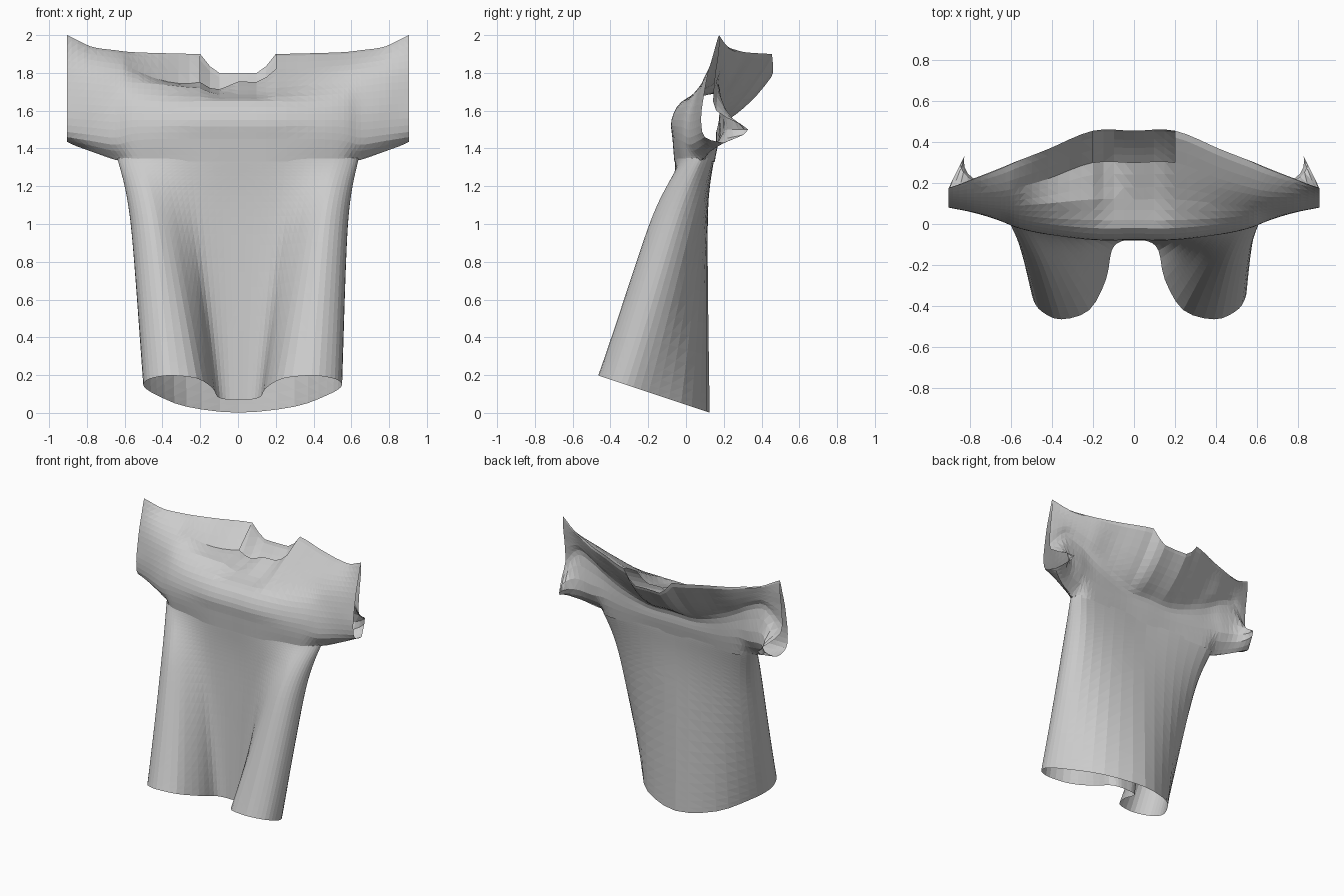
import bpy
import bmesh
import math

cube = bpy.data.objects.get("Cube")
if cube:
    bpy.data.objects.remove(cube, do_unlink=True)

cloth = bpy.data.materials.new("light_grey_cloth")
cloth.use_nodes = True
GREY = (0.6, 0.6, 0.6, 1)
cloth.diffuse_color = GREY
cloth.node_tree.nodes["Principled BSDF"].inputs["Base Color"].default_value = GREY


def spline(pts, t, cyclic=False):
    """Catmull-Rom point on a list of tuples, t in control-point units."""
    n = len(pts)
    i = math.floor(t) if cyclic else min(int(t), n - 2)
    f = t - i
    pick = (lambda k: pts[k % n]) if cyclic else (lambda k: pts[max(0, min(n - 1, k))])
    rows = zip(pick(i - 1), pick(i), pick(i + 1), pick(i + 2))
    return tuple(b + 0.5 * f * (c - a + f * (2 * a - 5 * b + 4 * c - d + f * (3 * (b - c) + d - a)))
                 for a, b, c, d in rows)


def sheet(name, grid, keep=lambda a, b: True):
    """Triangulated cloth sheet from columns of points."""
    bm = bmesh.new()
    cols = [[bm.verts.new(p) for p in col] for col in grid]
    for i in range(len(cols) - 1):
        for j in range(len(cols[0]) - 1):
            if keep(i, j):
                bm.faces.new((cols[i][j], cols[i + 1][j], cols[i + 1][j + 1], cols[i][j + 1]))
    bmesh.ops.remove_doubles(bm, verts=bm.verts, dist=0.0005)
    bmesh.ops.triangulate(bm, faces=bm.faces)
    mesh = bpy.data.meshes.new(name)
    bm.to_mesh(mesh)
    bm.free()
    mesh.materials.append(cloth)
    obj = bpy.data.objects.new(name, mesh)
    bpy.context.collection.objects.link(obj)
    return obj


# Body: half cross-sections (x, y) from front centre to back centre
SECTIONS = [
    [(0, -.08), (.07, -.085), (.12, -.13), (.15, -.27), (.24, -.42), (.39, -.465),
     (.49, -.43), (.54, -.37), (.545, -.28), (.47, -.15), (.3, .03), (0, .125)],
    [(0, -.05), (.12, -.055), (.22, -.07), (.3, -.11), (.38, -.16), (.46, -.19),
     (.535, -.16), (.575, -.1), (.575, -.03), (.5, .05), (.29, .1), (0, .115)],
    [(0, -.06), (.13, -.06), (.25, -.055), (.36, -.045), (.46, -.03), (.54, -.01),
     (.6, .02), (.635, .06), (.63, .1), (.56, .145), (.3, .15), (0, .14)],
]
TOP = 1.35
LEVELS = [(0,), (.98,), (TOP,)]


def body_point(around, up):
    section = []
    for half in SECTIONS:
        ring = half + [(-x, y) for x, y in half[-2:0:-1]]
        section.append(spline(ring, around, True))
    x, y = spline(section, up)
    z = spline(LEVELS, up)[0]
    fade = 1 - z / TOP
    # the hem lies on a tilted plane, and the right side hangs a little narrower
    return (x * (1 - .09 * fade) if x < 0 else x, y, z + fade * (.043 - .333 * y))


AROUND, UP = 66, 28
sheet("shirt_body", [[body_point(22 * i / AROUND, 2 * j / UP) for j in range(UP + 1)]
                     for i in range(AROUND + 1)])

# Yoke and sleeves: profiles (y, z) from lower front over the ridge to lower back
COLLAR = [(-.06, 1.33), (-.07, 1.45), (-.075, 1.55), (-.02, 1.65), (.12, 1.72), (.3, 1.82),
          (.455, 1.9), (.37, 1.75), (.265, 1.62), (.17, 1.52), (.16, 1.43), (.14, 1.33)]
SHOULDER = [
    [(-.035, 1.33), (-.05, 1.45), (-.045, 1.55), (0, 1.65), (.1, 1.74), (.22, 1.83),
     (.365, 1.905), (.3, 1.79), (.235, 1.69), (.18, 1.59), (.17, 1.45), (.15, 1.33)],
    [(0, 1.33), (-.02, 1.44), (-.015, 1.55), (.025, 1.66), (.09, 1.75), (.18, 1.84),
     (.31, 1.91), (.275, 1.82), (.23, 1.74), (.18, 1.66), (.18, 1.48), (.145, 1.33)],
    [(.085, 1.34), (.02, 1.42), (.02, 1.54), (.05, 1.66), (.09, 1.76), (.16, 1.85),
     (.27, 1.92), (.25, 1.85), (.215, 1.78), (.18, 1.71), (.19, 1.48), (.085, 1.34)],
]
SLEEVE = [
    [(.13, 1.385), (.065, 1.44), (.055, 1.55), (.07, 1.67), (.1, 1.78), (.15, 1.87),
     (.22, 1.94), (.21, 1.89), (.19, 1.82), (.17, 1.74), (.22, 1.5), (.13, 1.385)],
    [(.2, 1.43), (.1, 1.46), (.08, 1.56), (.095, 1.68), (.115, 1.79), (.145, 1.9),
     (.175, 2), (.17, 1.9), (.15, 1.75), (.16, 1.6), (.33, 1.5), (.2, 1.43)],
]
STATIONS = [0, .2, .42, .56, .65, .78, .905]
PROFILES = [COLLAR, COLLAR] + SHOULDER + SLEEVE
MIRRORED = PROFILES[:0:-1] + PROFILES
WIDTHS = [(-x,) for x in STATIONS[:0:-1]] + [(x,) for x in STATIONS]
HALF, STEP = 24, 3
LAST = len(STATIONS) - 1


def yoke_point(i, j):
    across = LAST * i / HALF
    row = j / STEP
    x = spline(WIDTHS, across)[0]
    y, z = spline([spline(p, row) for p in MIRRORED], across)
    # neckline notch, flat in the middle
    notch = min(1, max(0, (.2 - abs(x)) / .08))
    z -= .1 * notch * max(0, 1 - abs(row - 6) / 3)
    # collar pocket folded on the right shoulder
    if -.6 < x < 0:
        z -= .08 * math.sin(math.pi * -x / .6) * max(0, 1 - abs(row - 5))
    # sleeve mouth turns inward where it flares back
    if abs(x) > .8:
        x -= math.copysign(.5 * max(0, y - .175) * (abs(x) - .8) / .105, x)
    return (x, y, z)


def outside_neck(i, j):
    centre = abs(i + .5 - HALF) < 4
    return not (centre and 5 * STEP <= j < 6 * STEP)


sheet("shirt_yoke_and_sleeves", [[yoke_point(i, j) for j in range(11 * STEP + 1)]
                                 for i in range(2 * HALF + 1)], outside_neck)
